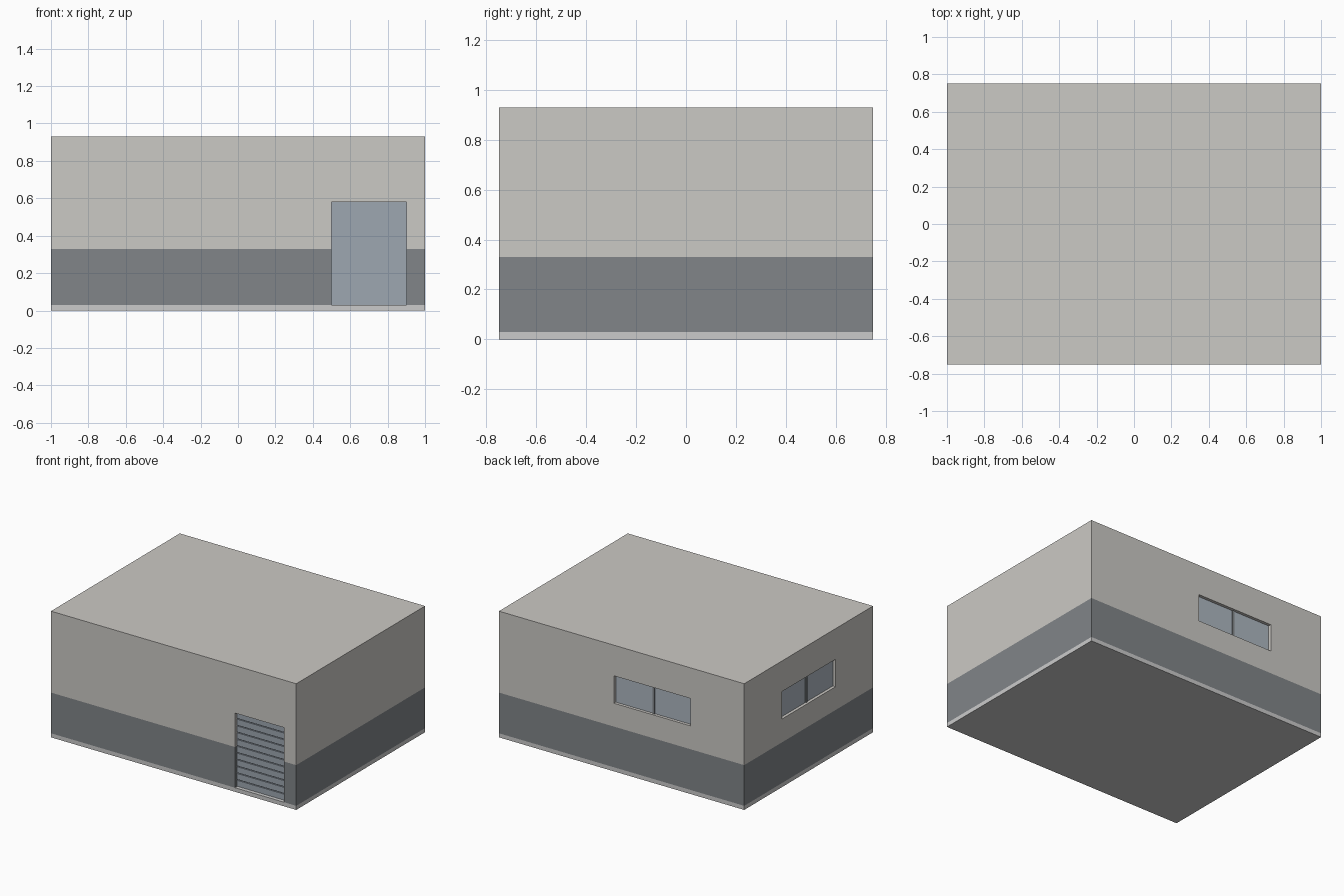
import bpy

if "Cube" in bpy.data.objects:
    bpy.data.objects.remove(bpy.data.objects["Cube"])


def material(name, rgb):
    m = bpy.data.materials.new(name)
    m.diffuse_color = (*rgb, 1)
    m.use_nodes = True
    m.node_tree.nodes["Principled BSDF"].inputs["Base Color"].default_value = m.diffuse_color
    return m


WALL = material("warm_plaster", (0.60, 0.585, 0.555))
BASE = material("dark_base_paint", (0.22, 0.235, 0.25))
STEEL = material("blue_grey_steel", (0.34, 0.385, 0.44))
GLASS = material("pale_glass", (0.42, 0.475, 0.53))


def box(name, x, y, z, mat=None):
    """Box from (min, max) ranges."""
    bpy.ops.mesh.primitive_cube_add(size=1)
    o = bpy.context.object
    o.name = name
    for v in o.data.vertices:
        for i, (a, b) in enumerate((x, y, z)):
            v.co[i] = a if v.co[i] < 0 else b
    if mat:
        o.data.materials.append(mat)
    return o


def cut(target, cutter):
    mod = target.modifiers.new("opening", 'BOOLEAN')
    mod.operation = 'DIFFERENCE'
    mod.solver = 'EXACT'
    mod.object = cutter
    bpy.context.view_layer.objects.active = target
    bpy.ops.object.modifier_apply(modifier=mod.name)


W, D = (-1, 1), (-0.75, 0.75)
DEPTH = 0.05   # depth of the openings
SET = 0.022    # setback of door and glass

# Floor slab, dark lower band, and plain upper block with flat roof
box("floor_slab", W, D, (0, 0.03))
lower = box("lower_wall_band", W, D, (0.03, 0.33), BASE)
upper = box("upper_wall_and_roof", W, D, (0.33, 0.93), WALL)

# Openings: front door, back window, left window
DOOR_X, WIN_Z = (0.5, 0.9), (0.502, 0.704)
cutters = [
    box("door_cutter", DOOR_X, (-0.9, -0.75 + DEPTH), (0.0, 0.58)),
    box("back_cutter", (-0.5625, 0.0625), (0.75 - DEPTH, 0.9), WIN_Z),
    box("left_cutter", (-1.2, -1 + DEPTH), (-0.3125, 0.3125), WIN_Z),
]
cut(lower, cutters[0])
for c in cutters:
    cut(upper, c)
for c in cutters:
    bpy.data.objects.remove(c)

# Roller door: backing sheet and eleven slats with narrow grooves
box("door_backing", DOOR_X, (-0.75 + SET + 0.008, -0.75 + DEPTH), (0.03, 0.58), STEEL)
for i in range(11):
    z = 0.03 + 0.05 * i
    box(f"door_slat_{i + 1}", DOOR_X, (-0.75 + SET, -0.715), (z + 0.003, z + 0.047), STEEL)


# Two-pane windows with a slim centre mullion
def window(name, centre, place):
    for side, label in ((-1, "a"), (1, "b")):
        lo, hi = sorted((centre + side * 0.008, centre + side * 0.3125))
        place(f"{name}_pane_{label}", (lo, hi), SET, GLASS)
    place(f"{name}_mullion", (centre - 0.008, centre + 0.008), SET - 0.006, BASE)


window("back_window", -0.25, lambda n, r, s, m:
       box(n, r, (0.75 - DEPTH, 0.75 - s), WIN_Z, m))
window("left_window", 0.0, lambda n, r, s, m:
       box(n, (-1 + s, -1 + DEPTH), r, WIN_Z, m))
